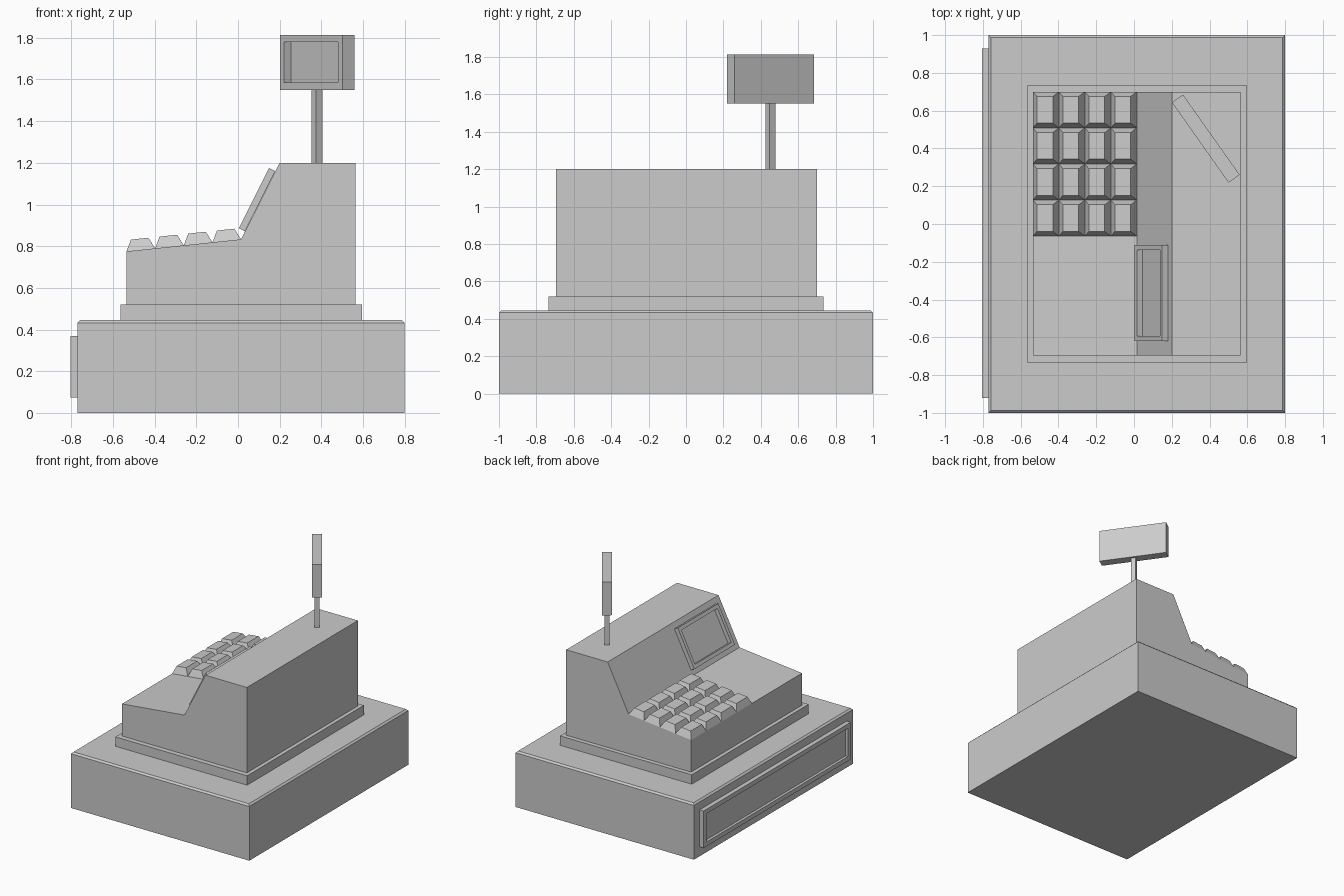
import bpy, bmesh
from mathutils import Matrix, Vector

if "Cube" in bpy.data.objects:
    bpy.data.objects.remove(bpy.data.objects["Cube"])


def finish(bm, name):
    bmesh.ops.recalc_face_normals(bm, faces=bm.faces)
    mesh = bpy.data.meshes.new(name)
    bm.to_mesh(mesh)
    bm.free()
    obj = bpy.data.objects.new(name, mesh)
    bpy.context.collection.objects.link(obj)
    return obj


def box_bm(lo, hi):
    bm = bmesh.new()
    lo, hi = Vector(lo), Vector(hi)
    bmesh.ops.create_cube(bm, size=1, matrix=Matrix.Translation((lo + hi) / 2)
                          @ Matrix.Diagonal((*(hi - lo), 1)))
    return bm


def top_face(bm):
    return max(bm.faces, key=lambda f: f.calc_center_median().z)


def frame_matrix(origin, up, normal):
    """Local Y = up, local Z = outward normal."""
    y, z = Vector(up).normalized(), Vector(normal).normalized()
    m = Matrix((y.cross(z), y, z)).transposed().to_4x4()
    m.translation = origin
    return m


def framed_panel(name, length, height, thick, inset, depth, matrix):
    """Box whose outer face has a raised rim and a recessed panel."""
    bm = box_bm((-length / 2, -height / 2, 0), (length / 2, height / 2, thick))
    face = top_face(bm)
    bmesh.ops.inset_region(bm, faces=[face], thickness=inset, use_even_offset=True)
    inner = bmesh.ops.extrude_discrete_faces(bm, faces=[face])["faces"][0]
    bmesh.ops.translate(bm, verts=inner.verts, vec=(0, 0, -depth))
    obj = finish(bm, name)
    obj.matrix_world = matrix
    return obj


# Drawer housing with chamfered top edge
bm = box_bm((-0.77, -1, 0), (0.80, 1, 0.445))
bmesh.ops.bevel(bm, geom=list(top_face(bm).edges), offset=0.013, segments=1,
                affect='EDGES')
finish(bm, "drawer_housing")

# Drawer front
framed_panel("drawer_front", 1.85, 0.295, 0.035, 0.035, 0.021,
             frame_matrix((-0.77, 0.003, 0.222), (0, 0, 1), (-1, 0, 0)))

# Plinth between housing and body
finish(box_bm((-0.565, -0.735, 0.44), (0.595, 0.735, 0.52)), "plinth")

# Body: side profile extruded along y
profile = [(-0.535, 0.51), (-0.535, 0.775), (0.015, 0.833),
           (0.2, 1.2), (0.565, 1.2), (0.565, 0.51)]
bm = bmesh.new()
side = bm.faces.new([bm.verts.new((x, -0.695, z)) for x, z in profile])
ext = bmesh.ops.extrude_face_region(bm, geom=[side], use_keep_orig=True)["geom"]
bmesh.ops.translate(bm, vec=(0, 1.395, 0),
                    verts=[v for v in ext if isinstance(v, bmesh.types.BMVert)])
finish(bm, "body")

# Keys: 4 x 4 tapered caps on the sloping deck
deck = Vector((0.55, 0, 0.058))
deck_n = Vector((-0.058, 0, 0.55)).normalized()
key_x, key_y = deck.length / 4, 0.191
for i in range(4):
    for j in range(4):
        bm = box_bm((-key_x / 2, -key_y / 2, 0), (key_x / 2, key_y / 2, 0.054))
        for v in top_face(bm).verts:
            v.co.x *= 1 - 0.054 / key_x
            v.co.y *= 1 - 0.050 / key_y
        key = finish(bm, f"key_{i}_{j}")
        pos = Vector((-0.535, -0.064 + key_y * (j + 0.5), 0.775)) + deck * (i + 0.5) / 4
        key.matrix_world = frame_matrix(pos, (0, 1, 0), deck_n)

# Operator screen on the steep face
framed_panel("operator_screen", 0.51, 0.324, 0.033, 0.028, 0.031,
             frame_matrix((0.106, -0.365, 1.016), (0.185, 0, 0.367), (-0.367, 0, 0.185)))

# Customer display on a square pole, both turned to the corner
turn = frame_matrix((0.38, 0.452, 0), (0, 0, 1), (-0.817, -0.577, 0))
pole = finish(box_bm((-0.019, 1.19, -0.019), (0.019, 1.56, 0.019)), "display_pole")
pole.matrix_world = turn
framed_panel("customer_display", 0.52, 0.263, 0.072, 0.034, 0.041,
             turn @ Matrix.Translation((0, 1.682, -0.036)))
